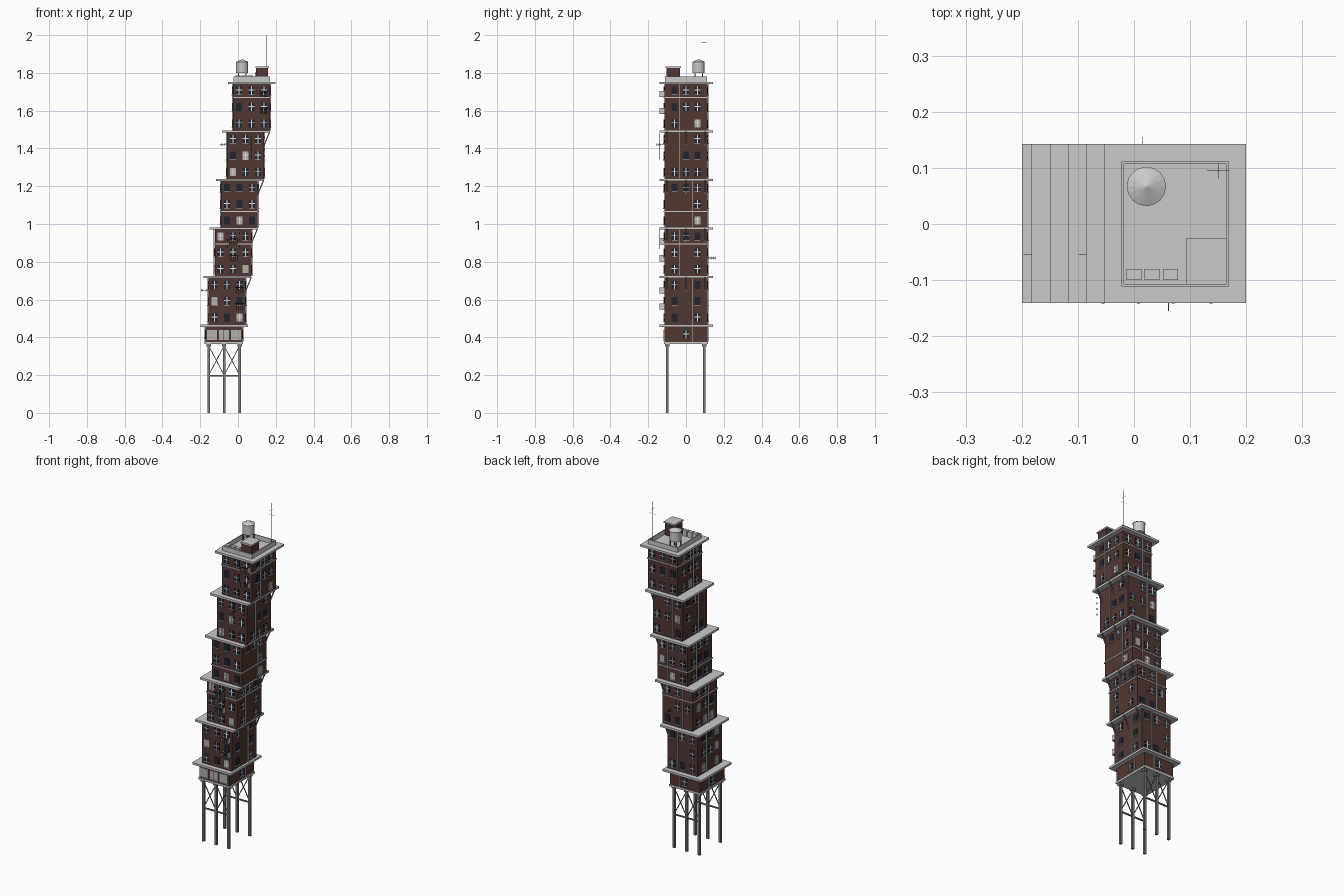
import bpy, bmesh, random
from mathutils import Vector, Matrix

random.seed(11)
if "Cube" in bpy.data.objects:
    bpy.data.objects.remove(bpy.data.objects["Cube"])


def material(name, r, g, b):
    m = bpy.data.materials.new(name)
    m.use_nodes = True
    m.diffuse_color = (r, g, b, 1)
    m.node_tree.nodes["Principled BSDF"].inputs["Base Color"].default_value = (r, g, b, 1)
    return m


BRICK = material("brown brick", 0.085, 0.039, 0.032)
CONCRETE = material("pale concrete", 0.59, 0.59, 0.59)
STEEL = material("grey steel", 0.2, 0.2, 0.205)
IRON = material("black iron", 0.03, 0.03, 0.033)
GLASS = material("dark glass", 0.015, 0.018, 0.028)
FRAME = material("white frame", 0.76, 0.76, 0.77)
CURTAIN = material("grey curtain", 0.45, 0.44, 0.42)

parts = {}  # part name -> (bmesh, material)


def mesh_of(name, mat):
    return parts.setdefault(name, (bmesh.new(), mat))[0]


def box(name, mat, center, size):
    m = Matrix.Translation(center) @ Matrix.Diagonal((*size, 1))
    bmesh.ops.create_cube(mesh_of(name, mat), size=1, matrix=m)


def cone(name, mat, center, r1, r2, height, sides=16):
    bmesh.ops.create_cone(mesh_of(name, mat), cap_ends=True, segments=sides, radius1=r1,
                          radius2=r2, depth=height, matrix=Matrix.Translation(center))


def rod(name, mat, a, b, thick):
    a, b = Vector(a), Vector(b)
    d = b - a
    m = (Matrix.Translation((a + b) / 2) @ d.to_track_quat("Z", "Y").to_matrix().to_4x4()
         @ Matrix.Diagonal((thick, thick, d.length, 1)))
    bmesh.ops.create_cube(mesh_of(name, mat), size=1, matrix=m)


HX, HY = 0.0975, 0.114   # half size of a block
FACES = {"front": (1, -1), "back": (1, 1), "left": (0, 1), "right": (0, -1)}


def wall_box(name, mat, cx, face, u, z, w, h, d, out=0.0):
    """Box sitting on one wall: u along the wall, d outwards."""
    axis, s = FACES[face]
    if axis:
        box(name, mat, (cx + u, s * (HY + out + d / 2), z), (w, d, h))
    else:
        box(name, mat, (cx + s * (HX + out + d / 2), u, z), (d, w, h))


def window(tag, cx, face, u, z):
    curtained = random.random() < 0.12
    kind, pane = ("curtained", CURTAIN) if curtained else ("dark", GLASS)
    wall_box(f"{kind}_panes_{tag}", pane, cx, face, u, z, 0.032, 0.042, 0.003)
    if random.random() < 0.75:
        bars = f"window_bars_{tag}"
        wall_box(bars, FRAME, cx, face, u, z, 0.005, 0.042, 0.005)
        wall_box(bars, FRAME, cx, face, u, z + 0.003, 0.032, 0.004, 0.005)
    wall_box(f"window_sills_{tag}", CONCRETE, cx, face, u, z - 0.023, 0.036, 0.004, 0.008)


def balcony(cx, u, z):
    wall_box("balcony_floors", STEEL, cx, "front", u, z - 0.016, 0.046, 0.004, 0.027)
    for s in (-1, 1):
        wall_box("balcony_sides", CONCRETE, cx, "front", u + s * 0.022, z, 0.003, 0.03, 0.025)
    wall_box("balcony_rails", IRON, cx, "front", u, z + 0.014, 0.046, 0.004, 0.002, 0.025)
    for i in range(7):
        wall_box("balcony_rails", IRON, cx, "front", u - 0.021 + i * 0.007, z,
                 0.002, 0.028, 0.002, 0.025)


def slab(name, cx, z):
    box(name, CONCRETE, (cx, 0.001, z), (0.252, 0.284, 0.012))


# Stilts with cross bracing
BASE_X, STEP = -0.0745, 0.0325
leg_x = [-0.155, -0.0735, 0.009]
for y in (-0.099, 0.097):
    for x in leg_x:
        box("stilts", STEEL, (x, y, 0.182), (0.013, 0.013, 0.364))
        box("stilt_caps", STEEL, (x, y, 0.358), (0.022, 0.022, 0.012))
    for a, b in zip(leg_x, leg_x[1:]):
        rod("stilt_braces", STEEL, (a, y, 0.2), (b, y, 0.355), 0.004)
        rod("stilt_braces", STEEL, (b, y, 0.2), (a, y, 0.355), 0.004)
        rod("stilt_braces", STEEL, (a, y, 0.197), (b, y, 0.197), 0.007)

# Shop floor
box("base_plate", CONCRETE, (BASE_X, 0, 0.37), (0.204, 0.234, 0.012))
box("shop_floor", BRICK, (BASE_X, 0, 0.418), (2 * HX, 2 * HY, 0.085))
for u in (-0.064, 0, 0.064):
    wall_box("shop_windows", CURTAIN, BASE_X, "front", u, 0.413, 0.052, 0.052, 0.004)
    wall_box("shop_sills", CONCRETE, BASE_X, "front", u, 0.385, 0.058, 0.004, 0.008)
wall_box("shop_mullion", IRON, BASE_X, "front", 0, 0.413, 0.003, 0.052, 0.006)
for face in ("left", "right", "back"):
    window("shop", BASE_X, face, 0, 0.415)
    wall_box("shop_pipes", CONCRETE, BASE_X, face, 0.033, 0.418, 0.005, 0.085, 0.006)
slab("shop_slab", -0.0735, 0.462)

# Five stepped brick blocks; windows of the left wall are listed from the lowest row up
ROW = 0.0865
left_windows = [("x.x", "x.x", "x.x"), ("x.x", "x.x", "xxx"), ("..x", "..x", "xxx"),
                ("xxx", ".xx", "..x"), ("x.x", "xxx", "xxx")]
pipe_side = [1, -1, 1, -1, -1]
bands = {1: 0.17, 2: 0.083, 4: 0.174}
centres = [-0.058 + STEP * i for i in range(5)]
for i, cx in enumerate(centres):
    z0 = 0.468 + 0.257 * i
    tag = f"block_{i + 1}"
    box(tag, BRICK, (cx, 0, z0 + 0.1235), (2 * HX, 2 * HY, 0.247))
    slab(f"slab_{i + 1}", cx + 0.0015, z0 + 0.251)
    for face, (axis, s) in FACES.items():
        gap = 0.066 if axis else 0.06
        for row in range(3):
            for col in (-1, 0, 1):
                if face == "left":
                    present = left_windows[i][row][col + 1] == "x"
                else:
                    present = face == "front" or random.random() < 0.88
                if present:
                    window(tag, cx, face, col * gap, z0 + 0.037 + row * ROW)
        # Floor band and drain pipe
        if i in bands:
            width = 2 * (HX if axis else HY) + 0.006
            wall_box(f"floor_bands_{tag}", CONCRETE, cx, face, 0, z0 + bands[i],
                     width, 0.005, 0.004)
        if face != "front":
            wall_box(f"drain_pipes_{tag}", CONCRETE, cx, face, pipe_side[i] * 0.033,
                     z0 + 0.1235, 0.005, 0.247, 0.006)
    # Struts carrying the overhang of the next block
    if i < 4:
        for y in (-0.1, 0, 0.1):
            rod("overhang_struts", STEEL, (cx + HX, y, z0 + 0.175),
                (cx + HX + 0.031, y, z0 + 0.25), 0.006)

# Front balconies
for i, u, zs in ((0, 0.066, (0.65, 0.565)), (1, 0, (0.91, 0.82)), (4, 0.066, (1.69, 1.6))):
    for z in zs:
        balcony(centres[i], u, z)

# Hanging lamp strings under the front eaves
for x, top, count in ((-0.055, 0.97, 3), (0.008, 0.97, 3), (0.07, 1.48, 4), (0.137, 1.48, 4)):
    rod("lamp_cords", IRON, (x, -0.139, top), (x, -0.139, top - count * 0.034), 0.0006)
    for k in range(count):
        box("hanging_lamps", IRON, (x, -0.139, top - 0.02 - k * 0.034), (0.005, 0.005, 0.008))

# Wall aerials
for cx, face, u, z in ((centres[0], "right", -0.055, 0.65), (centres[3], "right", -0.055, 1.42),
                       (centres[1], "back", 0.04, 0.82), (centres[3], "front", 0.022, 1.42)):
    wall_box("wall_aerials", STEEL, cx, face, u, z, 0.0012, 0.003, 0.041)
    for k in range(4):
        wall_box("wall_aerials", STEEL, cx, face, u, z, 0.0012, 0.014, 0.002, 0.012 + k * 0.009)

# Roof terrace parapet
RX, RZ = 0.0735, 1.752
for s in (-1, 1):
    box("parapet", CONCRETE, (RX, s * 0.109, RZ + 0.014), (0.192, 0.005, 0.028))
    box("parapet", CONCRETE, (RX + s * 0.0935, 0, RZ + 0.014), (0.005, 0.223, 0.028))

# Stair house and roof units
box("stair_house", BRICK, (0.128, -0.068, 1.788), (0.064, 0.072, 0.074))
box("stair_house_roof", CONCRETE, (0.129, -0.067, 1.829), (0.072, 0.082, 0.008))
box("stair_door", IRON, (0.095, -0.068, 1.78), (0.004, 0.026, 0.05))
for x in (0, 0.032, 0.065):
    box("roof_units", CONCRETE, (x, -0.09, RZ + 0.017), (0.027, 0.02, 0.034))

# Water tank
TX, TY = 0.022, 0.067
for sx in (-1, 1):
    for sy in (-1, 1):
        box("tank_legs", STEEL, (TX + sx * 0.02, TY + sy * 0.02, 1.777), (0.005, 0.005, 0.052))
cone("tank_body", CONCRETE, (TX, TY, 1.829), 0.032, 0.032, 0.058)
cone("tank_roof", CONCRETE, (TX, TY, 1.8645), 0.035, 0.001, 0.015)

# Roof mast
MX, MY = 0.15, 0.095
rod("mast", STEEL, (MX, MY, RZ), (MX, MY, 2.0), 0.002)
rod("mast_arms", STEEL, (MX - 0.02, MY, 1.93), (MX + 0.02, MY, 1.93), 0.0007)
rod("mast_arms", STEEL, (MX, MY - 0.014, 1.96), (MX, MY + 0.014, 1.96), 0.001)

# Turn every collected part into an object
for name, (bm, mat) in parts.items():
    me = bpy.data.meshes.new(name)
    bm.to_mesh(me)
    bm.free()
    me.materials.append(mat)
    bpy.context.collection.objects.link(bpy.data.objects.new(name, me))
